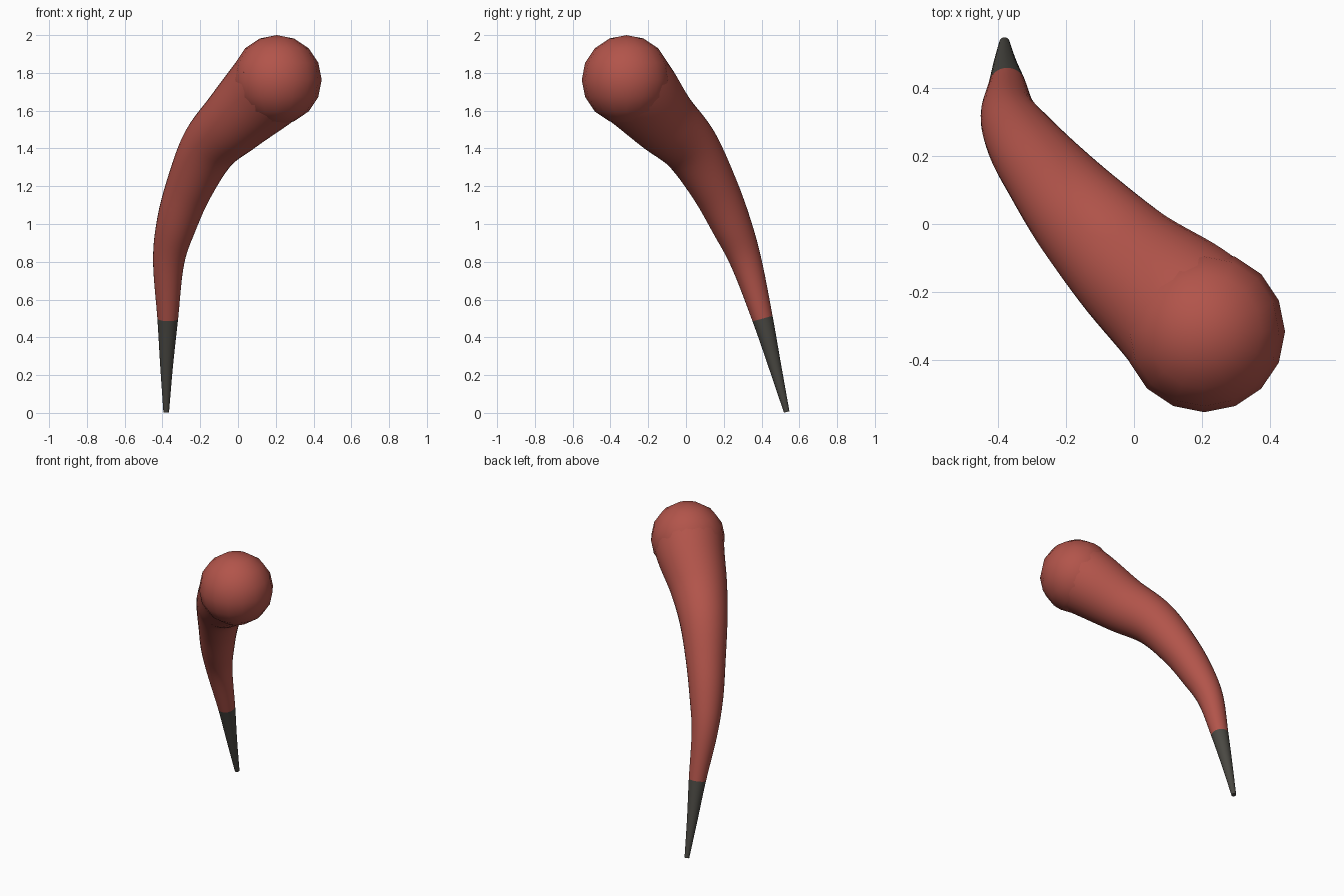
import bpy, bmesh, math
from mathutils import Vector

if "Cube" in bpy.data.objects:
    bpy.data.objects.remove(bpy.data.objects["Cube"])


def material(name, color):
    m = bpy.data.materials.new(name)
    m.diffuse_color = (*color, 1)
    m.use_nodes = True
    m.node_tree.nodes["Principled BSDF"].inputs["Base Color"].default_value = m.diffuse_color
    return m


RED = material("muted red", (0.445, 0.089, 0.069))
GREY = material("dark grey", (0.068, 0.065, 0.055))

# Centre line and radius: x, y, z, r from the tip up to the knob
PATH = [
    (-0.380, 0.533, 0.005, 0.015),
    (-0.378, 0.470, 0.25, 0.034),
    (-0.372, 0.405, 0.50, 0.055),
    (-0.367, 0.318, 0.80, 0.083),
    (-0.325, 0.238, 1.00, 0.107),
    (-0.255, 0.145, 1.20, 0.126),
    (-0.150, 0.020, 1.41, 0.153),
    (-0.010, -0.125, 1.555, 0.183),
    (0.130, -0.243, 1.69, 0.215),
    (0.205, -0.315, 1.765, 0.228),
]
STEPS, SIDES = 6, 32
pts = [Vector(p) for p in PATH]
pts = [2 * pts[0] - pts[1]] + pts + [2 * pts[-1] - pts[-2]]


def sample(t):
    """Smooth spline through the path points."""
    i = min(int(t), len(PATH) - 2)
    u = t - i
    a, b, c, d = pts[i:i + 4]
    return 0.5 * (2 * b + (c - a) * u + (2 * a - 5 * b + 4 * c - d) * u ** 2
                  + (3 * b - a - 3 * c + d) * u ** 3)


def ring(bm, t):
    p = sample(t)
    hi, lo = min(t + 0.02, len(PATH) - 1), max(t - 0.02, 0)
    tan = (sample(hi).xyz - sample(lo).xyz).normalized()
    side = Vector((1, 1, 0)).cross(tan).normalized()
    up = tan.cross(side)
    return [bm.verts.new(p.xyz + p.w * (math.cos(a) * side + math.sin(a) * up))
            for a in (2 * math.pi * k / SIDES for k in range(SIDES))]


def finish(obj):
    bpy.ops.object.select_all(action='DESELECT')
    obj.select_set(True)
    bpy.context.view_layer.objects.active = obj
    bpy.ops.object.shade_smooth_by_angle(angle=math.radians(40))


def tube(name, start, end, mat):
    bm = bmesh.new()
    rings = [ring(bm, start + k / STEPS) for k in range((end - start) * STEPS + 1)]
    for r, s in zip(rings, rings[1:]):
        for k in range(SIDES):
            n = (k + 1) % SIDES
            bm.faces.new((r[k], r[n], s[n], s[k]))
    if start == 0:
        bm.faces.new(rings[0])
    else:
        bm.faces.new(rings[-1])
    bmesh.ops.recalc_face_normals(bm, faces=bm.faces)
    me = bpy.data.meshes.new(name)
    bm.to_mesh(me)
    bm.free()
    me.materials.append(mat)
    obj = bpy.data.objects.new(name, me)
    bpy.context.collection.objects.link(obj)
    finish(obj)


# Grey pointed tip and red curved body
tube("pointed_tip", 0, 2, GREY)
tube("curved_body", 2, len(PATH) - 1, RED)

# Round knob on the thick end
bpy.ops.mesh.primitive_uv_sphere_add(segments=16, ring_count=8, radius=0.237,
                                     location=(0.206, -0.315, 1.763))
knob = bpy.context.object
knob.name = "round_knob"
knob.data.materials.append(RED)
finish(knob)
